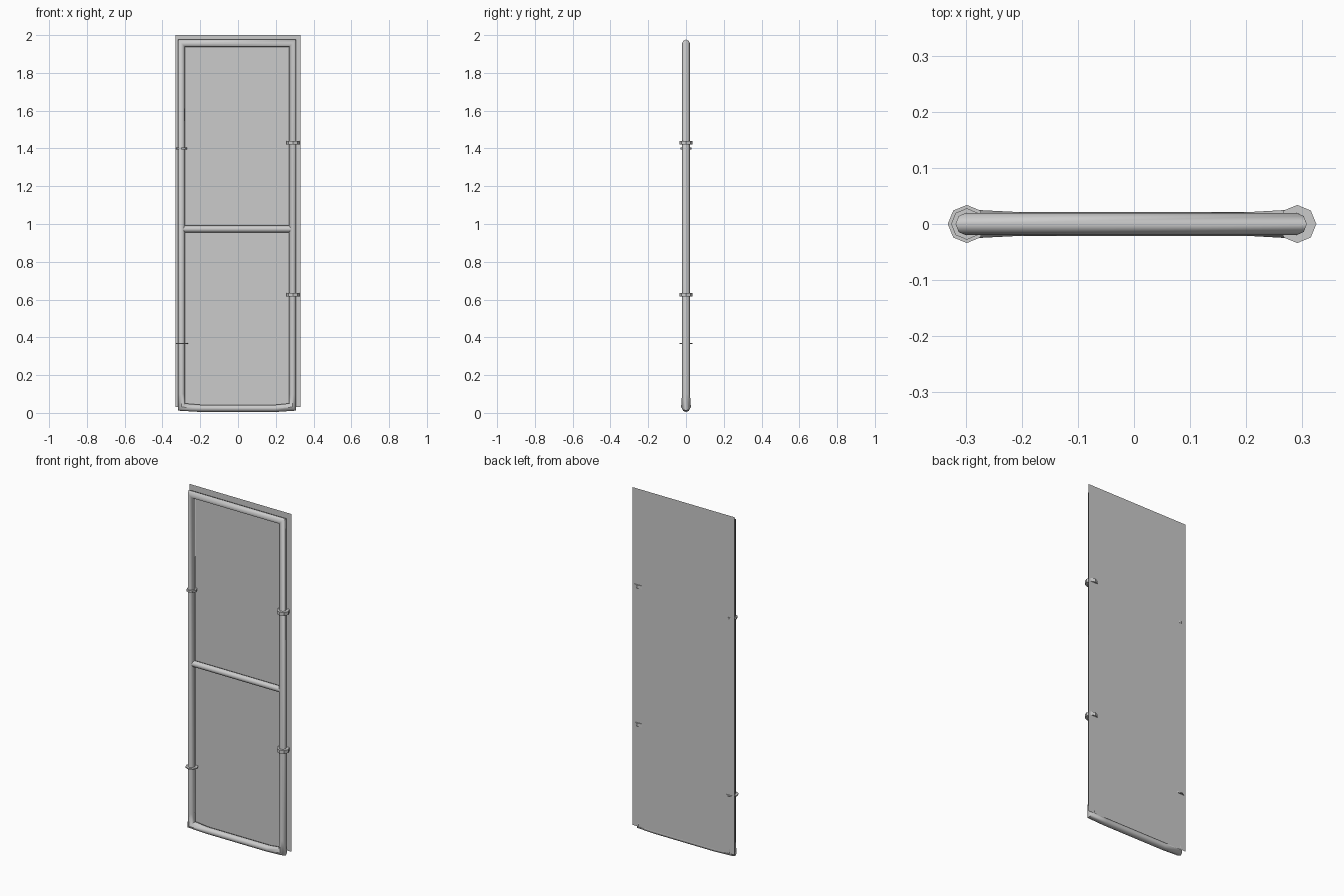
import bpy, bmesh, math

cube = bpy.data.objects.get("Cube")
if cube:
    bpy.data.objects.remove(cube, do_unlink=True)

SIDES = 8

steel = bpy.data.materials.new("light_grey")
steel.use_nodes = True
GREY = (0.6, 0.6, 0.6, 1)
steel.diffuse_color = GREY
steel.node_tree.nodes["Principled BSDF"].inputs["Base Color"].default_value = GREY


def finish(bm, name, smooth=True):
    mesh = bpy.data.meshes.new(name)
    bm.to_mesh(mesh)
    bm.free()
    mesh.materials.append(steel)
    obj = bpy.data.objects.new(name, mesh)
    bpy.context.collection.objects.link(obj)
    if smooth:
        bpy.ops.object.select_all(action="DESELECT")
        obj.select_set(True)
        bpy.context.view_layer.objects.active = obj
        bpy.ops.object.shade_smooth_by_angle(angle=math.radians(50))
    return obj


def tube(name, stations, closed):
    """Loft rings; each station is centre x, centre z, in-plane offset x, z, depth radius."""
    bm = bmesh.new()
    rings = []
    for x, z, ox, oz, depth in stations:
        ring = []
        for i in range(SIDES):
            a = math.tau * i / SIDES
            c, s = math.cos(a), math.sin(a)
            ring.append(bm.verts.new((x + ox * c, depth * s, z + oz * c)))
        rings.append(ring)
    pairs = list(zip(rings, rings[1:]))
    if closed:
        pairs.append((rings[-1], rings[0]))
    else:
        bm.faces.new(rings[0])
        bm.faces.new(rings[-1])
    for a, b in pairs:
        for i in range(SIDES):
            j = (i + 1) % SIDES
            bm.faces.new((a[i], a[j], b[j], b[i]))
    bmesh.ops.recalc_face_normals(bm, faces=bm.faces)
    return finish(bm, name)


# Bent tube frame with mitred corners and a slightly flared, sagging bottom
r = 0.019
left, right, top, low = -0.299, 0.289, 1.957, 0.031
tube("frame", [
    (left, top, -r, r, 0.02),
    (right, top, r, r, 0.02),
    (right, 0.1, r, 0, 0.021),
    (right, low, r, -r, 0.026),
    (0.2, 0.024, 0, -r, 0.021),
    (-0.2, 0.024, 0, -r, 0.021),
    (left, low, -r, -r, 0.026),
    (left, 0.1, -r, 0, 0.021),
], closed=True)

# Cross rail
tube("middle_rail", [(x, 0.973, 0, 0.018, 0.018) for x in (left + 0.01, right - 0.01)], closed=False)


# Flat sheet on the rear of the frame
bm = bmesh.new()
corners = [(-0.33, 0.03), (0.33, 0.03), (0.33, 2.0), (-0.33, 2.0)]
bm.faces.new([bm.verts.new((x, 0.024, z)) for x, z in corners])
finish(bm, "rear_panel", smooth=False)


# Collars around the uprights
def collar(name, x, z, radius, height):
    bm = bmesh.new()
    bmesh.ops.create_cone(bm, cap_ends=True, segments=SIDES, radius1=radius,
                          radius2=radius, depth=height)
    bmesh.ops.translate(bm, verts=bm.verts, vec=(x, 0, z))
    finish(bm, name, smooth=False)


collar("upper_hinge_collar", 0.291, 1.43, 0.034, 0.02)
collar("lower_hinge_collar", 0.291, 0.625, 0.034, 0.02)
collar("upper_latch_collar", -0.298, 1.4, 0.028, 0.012)
collar("lower_latch_collar", -0.298, 0.368, 0.034, 0.006)
